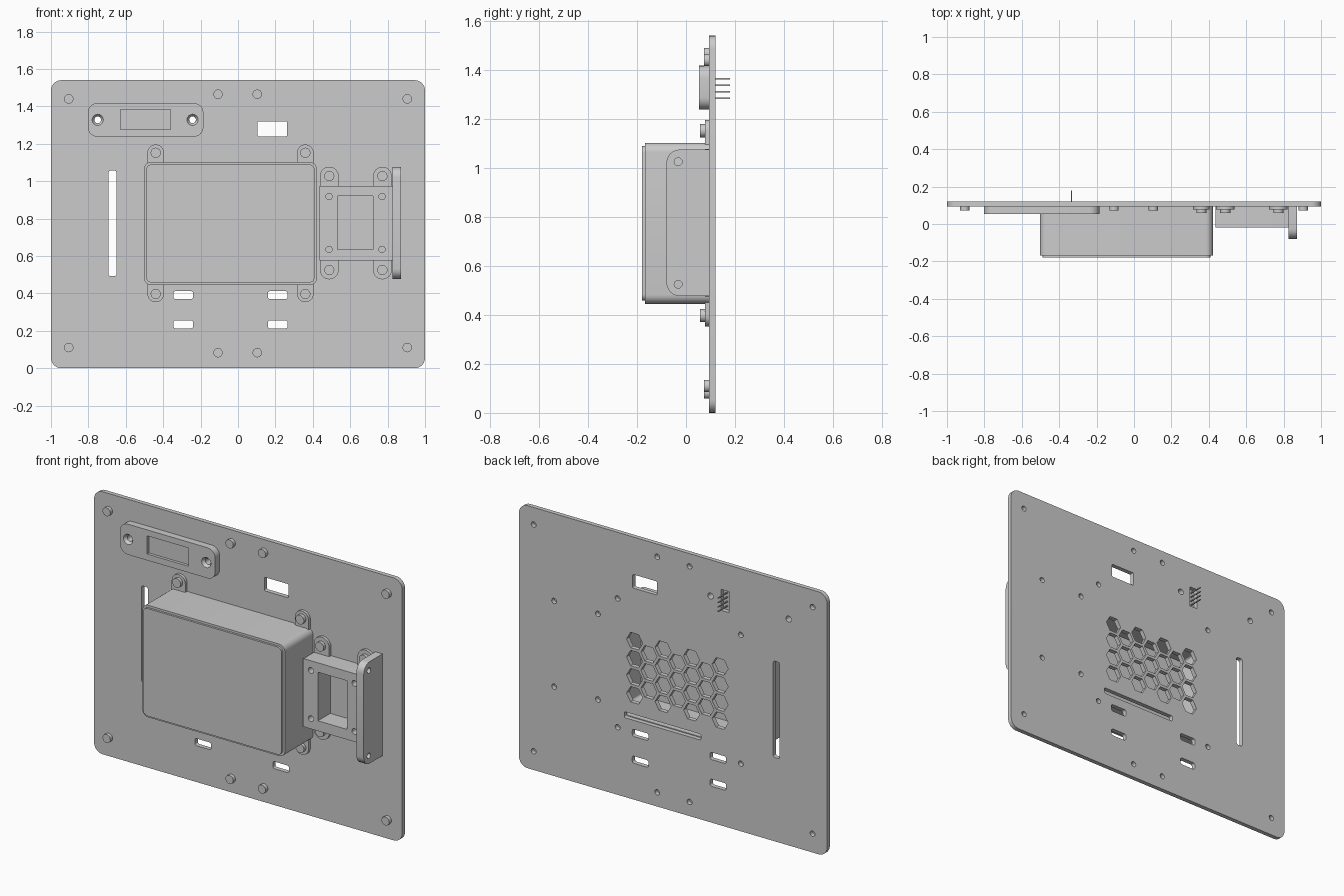
import bpy, bmesh, math
from mathutils import Matrix

if "Cube" in bpy.data.objects:
    bpy.data.objects.remove(bpy.data.objects["Cube"])

R90 = math.radians(90)


def circle(x, z, r, n=24, a0=0.0):
    return [(x + r * math.cos(a0 + 2 * math.pi * i / n),
             z + r * math.sin(a0 + 2 * math.pi * i / n)) for i in range(n)]


def rrect(x0, x1, z0, z1, bl=0.0, br=None, tr=None, tl=None, seg=6):
    """Rectangle outline with a radius per corner (one radius = all corners)."""
    br, tr, tl = (bl if v is None else v for v in (br, tr, tl))
    corners = [(x0 + bl, z0 + bl, bl, 180), (x1 - br, z0 + br, br, 270),
               (x1 - tr, z1 - tr, tr, 0), (x0 + tl, z1 - tl, tl, 90)]
    pts = []
    for cx, cz, r, start in corners:
        for i in range(seg + 1 if r > 0 else 1):
            a = math.radians(start + 90 * i / seg)
            pts.append((cx + r * math.cos(a), cz + r * math.sin(a)))
    return pts


def finish(ob):
    bpy.ops.object.select_all(action='DESELECT')
    ob.select_set(True)
    bpy.context.view_layer.objects.active = ob
    bpy.ops.object.shade_smooth_by_angle(angle=math.radians(30))


def slab(name, outer, lo, hi, holes=(), side=False):
    """Filled outline with holes, extruded from lo to hi along y (or x if side)."""
    cu = bpy.data.curves.new(name, 'CURVE')
    cu.dimensions = '2D'
    cu.fill_mode = 'BOTH'
    cu.extrude = (hi - lo) / 2
    for pts in [outer, *holes]:
        sp = cu.splines.new('POLY')
        sp.points.add(len(pts) - 1)
        for p, (u, v) in zip(sp.points, pts):
            p.co = (u, v, 0, 1)
        sp.use_cyclic_u = True
    tmp = bpy.data.objects.new(name + "_outline", cu)
    bpy.context.collection.objects.link(tmp)
    bpy.context.view_layer.update()
    me = bpy.data.meshes.new_from_object(
        tmp.evaluated_get(bpy.context.evaluated_depsgraph_get()))
    bpy.data.objects.remove(tmp)
    mid = (lo + hi) / 2
    rot = Matrix.Rotation(R90, 4, 'X')
    if side:
        me.transform(Matrix.Translation((mid, 0, 0)) @ Matrix.Rotation(R90, 4, 'Z') @ rot)
    else:
        me.transform(Matrix.Translation((0, mid, 0)) @ rot)
    bm = bmesh.new()
    bm.from_mesh(me)
    bmesh.ops.remove_doubles(bm, verts=bm.verts, dist=1e-5)
    bmesh.ops.recalc_face_normals(bm, faces=bm.faces)
    bm.to_mesh(me)
    bm.free()
    me.name = name
    ob = bpy.data.objects.new(name, me)
    bpy.context.collection.objects.link(ob)
    finish(ob)
    return ob


# Shared positions
BACK, FACE = 0.12, 0.094
plate_screws = [(x, z) for x in (-0.905, 0.905) for z in (0.11, 1.44)]
plate_screws += [(x, z) for x in (-0.107, 0.103) for z in (0.083, 1.465)]
box_screws = [(x, z) for x in (-0.44, 0.36) for z in (0.397, 1.152)]
bracket_screws = [(x, z) for x in (0.488, 0.772) for z in (0.525, 1.027)]
sensor_screws = [(-0.75, 1.328), (-0.243, 1.328)]

# Back plate with screw holes, slots and honeycomb vent
holes = [circle(x, z, 0.016, 16) for x, z in plate_screws + box_screws + bracket_screws]
holes += [circle(x, z, 0.018, 16) for x, z in sensor_screws]
holes.append(rrect(0.105, 0.262, 1.24, 1.32, 0.006))
holes.append(rrect(-0.692, -0.65, 0.492, 1.057, 0.012))
holes.append(rrect(-0.18, 0.316, 0.465, 0.5, 0.008))
holes.append(rrect(-0.362, -0.31, 1.262, 1.385))
for x in (-0.345, 0.16):
    for z in (0.37, 0.213):
        holes.append(rrect(x, x + 0.105, z, z + 0.042, 0.012))
for c in range(7):
    n = 4 if c % 2 == 0 else 3
    for k in range(n):
        holes.append(circle(-0.305 + c * 0.0925, 0.772 + (k - (n - 1) / 2) * 0.106, 0.052, 6))
slab("back_plate", rrect(-1, 1, 0, 1.54, 0.055), FACE, BACK, holes)

# Closed screw bosses on the plate
for x, z in plate_screws:
    slab("plate_boss", circle(x, z, 0.025), 0.073, FACE)

# Hollow enclosure: walls, cover and raised front panel
bx0, bx1, bz0, bz1 = -0.503, 0.422, 0.445, 1.102
t = 0.025
slab("enclosure_walls", rrect(bx0, bx1, bz0, bz1, 0.038), -0.15, FACE,
     [rrect(bx0 + t, bx1 - t, bz0 + t, bz1 - t, 0.015)])
slab("enclosure_cover", rrect(bx0, bx1, bz0, bz1, 0.038), -0.168, -0.15)
slab("enclosure_front_panel",
     rrect(bx0 + 0.013, bx1 - 0.013, bz0 + 0.013, bz1 - 0.013, 0.027), -0.18, -0.168)


def tab(name, x, z, r, base, up):
    """Mounting ear with a round end and a raised screw boss."""
    if up:
        outline = rrect(x - r, x + r, base, z + r, 0, 0, r, r)
    else:
        outline = rrect(x - r, x + r, z - r, base, r, r, 0, 0)
    slab(name, outline, 0.077, FACE)
    slab(name + "_boss", circle(x, z, 0.027), 0.058, 0.077)


for x, z in box_screws:
    tab("enclosure_tab", x, z, 0.044, bz1 - 0.015 if z > 0.8 else bz0 + 0.015, z > 0.8)

# Side bracket: block with window, blind screw holes and mounting ears
window = rrect(0.533, 0.722, 0.635, 0.92)
block = rrect(0.435, 0.83, 0.575, 0.975, 0.006)
blind = [circle(x, z, 0.017, 16) for x in (0.487, 0.77) for z in (0.635, 0.918)]
slab("bracket_front", block, -0.02, 0.02, [window] + blind)
slab("bracket_body", block, 0.02, FACE, [window])
for x, z in bracket_screws:
    tab("bracket_tab", x, z, 0.05, 0.96 if z > 0.8 else 0.59, z > 0.8)

# Bracket end flange with two side holes
slab("bracket_flange", rrect(-0.08, FACE, 0.477, 1.075, 0.055, 0.0, 0.0, 0.055),
     0.825, 0.872, [circle(-0.032, z, 0.016, 16) for z in (0.525, 1.025)], side=True)

# Sensor cover: recessed window and countersunk screw holes
cover = rrect(-0.803, -0.185, 1.238, 1.417, 0.05)
slab("sensor_cover_front", cover, 0.053, 0.07,
     [rrect(-0.627, -0.36, 1.275, 1.382)] + [circle(x, z, 0.03) for x, z in sensor_screws])
slab("sensor_cover_body", cover, 0.07, FACE, [circle(x, z, 0.018) for x, z in sensor_screws])
for x, z in sensor_screws:
    bpy.ops.mesh.primitive_cone_add(vertices=24, radius1=0.03, radius2=0.018, depth=0.017,
                                    end_fill_type='NOTHING', location=(x, 0.0615, z),
                                    rotation=(-R90, 0, 0))
    ob = bpy.context.object
    ob.name = "countersink"
    ob.data.flip_normals()
    finish(ob)

# Connector pins at the back
for k in range(4):
    z = 1.285 + k * 0.026
    slab("connector_pin", rrect(-0.338, -0.332, z - 0.003, z + 0.003), 0.09, 0.18)
